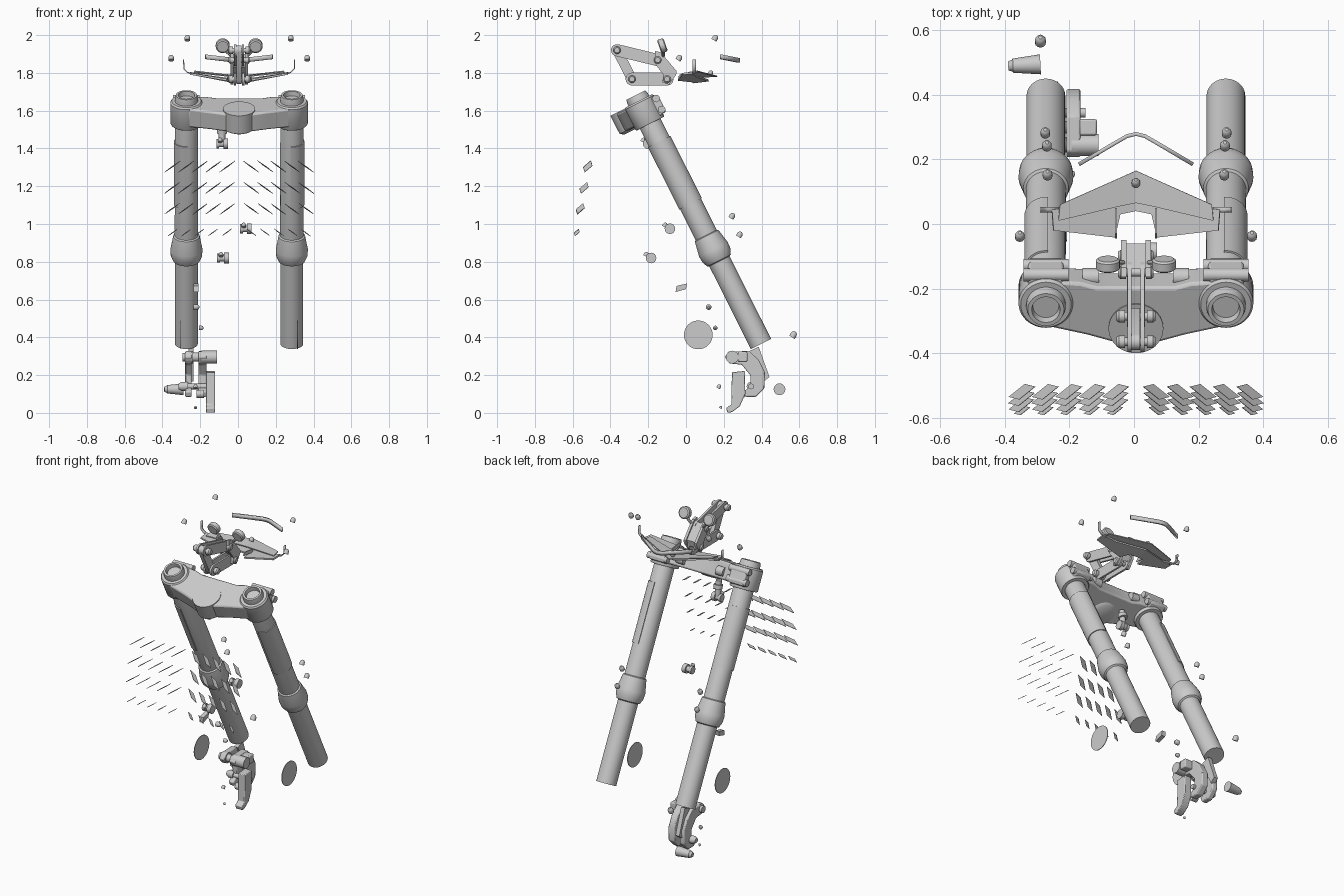
import bpy, bmesh, math
from mathutils import Vector, Matrix

if "Cube" in bpy.data.objects:
    bpy.data.objects.remove(bpy.data.objects["Cube"])

CX = 0.006                                   # centre line of the fork pair
FORK = Matrix.Translation((CX, 0.397, 0.365)) @ Matrix.Rotation(math.radians(26.7), 4, 'X')
I = Matrix.Identity(4)


def finish(name, bm, mat=I, smooth=True):
    bmesh.ops.recalc_face_normals(bm, faces=bm.faces)
    me = bpy.data.meshes.new(name)
    bm.to_mesh(me)
    bm.free()
    ob = bpy.data.objects.new(name, me)
    bpy.context.collection.objects.link(ob)
    ob.matrix_world = mat
    if smooth:
        bpy.ops.object.select_all(action='DESELECT')
        ob.select_set(True)
        bpy.context.view_layer.objects.active = ob
        bpy.ops.object.shade_smooth_by_angle(angle=math.radians(35))
    return ob


def rod(name, a, b, profile, mat=I, n=24):
    """Turned part from a to b; profile = (fraction along, radius)."""
    a, b = Vector(a), Vector(b)
    d = b - a
    rot = d.to_track_quat('Z', 'Y')
    bm = bmesh.new()
    rings = []
    for f, r in profile:
        rings.append([bm.verts.new(a + d * f + rot @ Vector((r * math.cos(k * math.tau / n),
                      r * math.sin(k * math.tau / n), 0))) for k in range(n)])
    for p, q in zip(rings, rings[1:]):
        for k in range(n):
            bm.faces.new((p[k], p[(k + 1) % n], q[(k + 1) % n], q[k]))
    bm.faces.new(rings[0])
    bm.faces.new(rings[-1])
    return finish(name, bm, mat)


def cyl(name, a, b, r, mat=I, n=24):
    return rod(name, a, b, [(0, r), (1, r)], mat, n)


def prism(name, pts, lo, hi, axis='x', mat=I, bevel=0.0):
    """Extruded outline: axis x takes (y, z) points, axis z takes (x, y) points."""
    bm = bmesh.new()
    f = (lambda p, h: (h, p[0], p[1])) if axis == 'x' else (lambda p, h: (p[0], p[1], h))
    lower = [bm.verts.new(f(p, lo)) for p in pts]
    upper = [bm.verts.new(f(p, hi)) for p in pts]
    bm.faces.new(lower)
    bm.faces.new(upper)
    for k in range(len(pts)):
        j = (k + 1) % len(pts)
        bm.faces.new((lower[k], lower[j], upper[j], upper[k]))
    ob = finish(name, bm, mat)
    if bevel:
        m = ob.modifiers.new("bevel", 'BEVEL')
        m.width, m.segments, m.limit_method = bevel, 2, 'ANGLE'
    return ob


def capsule(a, b, r, n=8):
    t = math.atan2(b[1] - a[1], b[0] - a[0])
    out = []
    for c, s in ((b, t - math.pi / 2), (a, t + math.pi / 2)):
        out += [(c[0] + r * math.cos(s + math.pi * k / n), c[1] + r * math.sin(s + math.pi * k / n))
                for k in range(n + 1)]
    return out


def bolt(name, p, r=0.014, axis=(0, 0.5, 0.87)):
    d = Vector(axis).normalized() * r
    rod(name, Vector(p) - d, Vector(p) + d, [(0, r), (0.55, r), (0.85, r * .75), (1, r * .35)], n=12)


# Fork legs, sleeves, clamp rings and pinch bolts, mirrored left and right
L = 1.475
for s, side in ((-1, "left"), (1, "right")):
    x = s * 0.279
    prof = [(0, .06), (.49, .06), (.495, .07), (.525, .083), (.56, .085), (.64, .07), (.645, .062),
            (1.455, .061), (L, .056), (L, .044), (1.45, .04)]
    rod(f"fork_leg_{side}", (x, 0, 0), (x, 0, L), [(t / L, r) for t, r in prof], FORK, 40)
    arc = [math.radians(-95 + 190 * k / 20) for k in range(21)]
    shell = [(x + s * .067 * math.cos(a), .067 * math.sin(a)) for a in arc]
    shell += [(x + s * .058 * math.cos(a), .058 * math.sin(a)) for a in reversed(arc)]
    prism(f"fork_sleeve_{side}", shell, .83, 1.2, 'z', FORK)
    rod(f"clamp_ring_{side}", (x, 0, 1.305), (x, 0, 1.44), [(0, .081), (.05, .085), (.93, .085), (1, .078)], FORK, 40)
    prism(f"pinch_block_{side}", [(.04, 1.315), (.105, 1.325), (.105, 1.425), (.04, 1.43)],
          x - .055, x + .055, 'x', FORK, .008)
    for t in (1.345, 1.41):
        cyl("pinch_bolt", (x - .07, .088, t), (x + .07, .088, t), .02, FORK, 16)
    # gap lug beside the clamp
    cyl("clamp_lug", (s * .115, .06, 1.37), (s * .165, .06, 1.37), .028, FORK, 16)
    # hub discs
    cyl(f"hub_disc_{side}", (CX + s * .307, .065, .413), (CX + s * .311, .065, .413), .076, n=32)
    # loose round bolts along the sides
    for p in ((.274, .155, 1.986), (.36, -.035, 1.88), (.281, .285, .945), (.276, .245, 1.043)):
        bolt("side_bolt", (CX + s * p[0], p[1], p[2]), .015)

# Triple clamp bridge and steering stem
half = [(0, -.125), (.075, -.135), (.15, -.112), (.27, -.083), (.29, -.06), (.29, .06), (.27, .078), (.17, .07), (.12, .055), (0, .055)]
outline = half + [(-a, b) for a, b in reversed(half[1:-1])]
prism("clamp_bridge", outline, 1.325, 1.432, 'z', FORK, .01)
rod("steering_stem", (0, -.085, 1.315), (0, -.085, 1.437), [(0, .06), (.08, .078), (.12, .084), (1, .085)], FORK, 40)

# Hose fittings: small flanged spools
for x, y, z in ((-.085, -.2, 1.425), (.04, -.085, .975), (-.08, -.185, .82)):
    rod("hose_fitting", (x - .03, y, z), (x + .032, y, z),
        [(0, .024), (.25, .024), (.25, .018), (.6, .018), (.6, .028), (1, .028)], n=16)
    bolt("fitting_screw", (x - .01, y - .025, z + .02), .012)
cyl("hose_stub", (-.085, -.2, 1.43), (-.085, -.21, 1.53), .018, n=16)
cyl("hose_collar", (-.085, -.2, 1.48), (-.085, -.205, 1.505), .027, n=16)

# Small brackets and screws near the left leg
prism("small_tab", [(-.055, .64), (.0, .655), (.005, .685), (-.05, .672)], -.235, -.208)
bolt("tab_screw_upper", (-.22, .12, .56), .015, (1, 0, 0))
bolt("tab_screw_lower", (-.195, .155, .45), .012, (1, 0, 0))
bolt("rear_screw", (-.29, .57, .415), .017)

# Linkage frame of the lamp mount
A, B, C, D = (-.365, 1.92), (-.15, 1.868), (-.286, 1.767), (-.1, 1.767)
rear = [(-.165, 1.915), (-.135, 1.91), (-.05, 1.81), (-.052, 1.79), (-.09, 1.738), (-.125, 1.75), (-.12, 1.79), (-.165, 1.85)]
for s in (-1, 1):
    def plate(name, pts, a, b):
        prism(name, pts, *sorted((CX + s * a, CX + s * b)))
    plate("upper_link", capsule(A, B, .032), .014, .026)
    plate("lower_link", capsule(C, D, .034), .016, .028)
    plate("rear_link_plate", rear, .03, .046)
    # round lamp pods
    rod("lamp_pod", (CX + s * .087, -.142, 1.938), (CX + s * .087, -.108, 1.95),
        [(0, .03), (.15, .037), (.85, .037), (1, .03)], n=28)
    cyl("lamp_stay", (CX + s * .04, -.12, 1.89), (CX + s * .085, -.122, 1.93), .009, n=10)
prism("front_link", capsule(A, C, .026), CX - .013, CX + .013)
prism("mount_core", [(-.14, 1.90), (-.06, 1.81), (-.07, 1.77), (-.14, 1.83)], CX - .03, CX + .03)
for p, w in ((A, .06), (B, .055), (C, .06), (D, .055)):
    rod("link_pin", (CX - w, *p), (CX + w, *p),
        [(0, .014), (.06, .02), (.22, .02), (.22, .013), (.78, .013), (.78, .02), (.94, .02), (1, .014)], n=16)


# Layered wing fairing: each layer is a thin mirrored sheet
def sheet(name, pts, thick):
    bm = bmesh.new()
    for s in (-1, 1):
        top = [bm.verts.new((CX + s * a, b, c)) for a, b, c in pts]
        bm.faces.new(top if s > 0 else top[::-1])
    bmesh.ops.remove_doubles(bm, verts=bm.verts, dist=.0005)
    ob = finish(name, bm, smooth=False)
    m = ob.modifiers.new("thickness", 'SOLIDIFY')
    m.thickness = thick


sheet("wing_upper", [(0, .165, 1.785), (.235, .06, 1.812), (.24, .01, 1.805), (.05, .055, 1.785), (0, .065, 1.78)], .006)
sheet("wing_lower", [(0, .12, 1.765), (.18, .05, 1.79), (.26, .045, 1.805), (.255, -.02, 1.80), (.065, -.042, 1.768),
                     (.048, .03, 1.76), (0, .04, 1.755)], .01)
for s in (-1, 1):
    prism("wing_fin", [(-.045, 1.775), (.05, 1.765), (.05, 1.785), (-.03, 1.795)], CX + s * .062 - .003, CX + s * .062 + .003)
    bm = bmesh.new()                         # upturned wing tip
    tip = [(.24, 1.79), (.275, 1.80), (.295, 1.82), (.297, 1.87)]
    cols = [[bm.verts.new((CX + s * a, y, z)) for a, z in tip] for y in (.035, .052)]
    for k in range(3):
        bm.faces.new((cols[0][k], cols[0][k + 1], cols[1][k + 1], cols[1][k]))
    finish("wing_tip", bm).modifiers.new("thickness", 'SOLIDIFY').thickness = .006
bolt("wing_centre_screw", (CX, .13, 1.80), .013)

# Screen trim: bent ribbon above the wing
path = [(-.18, .19), (-.07, .255), (-.03, .278), (0, .285), (.03, .278), (.07, .255), (.18, .19)]
bm = bmesh.new()
rows = [[bm.verts.new((CX + x, y, 1.885 - (y - .19) * .2 + h)) for x, y in path] for h in (-.012, .012)]
for k in range(len(path) - 1):
    bm.faces.new((rows[0][k], rows[0][k + 1], rows[1][k + 1], rows[1][k]))
finish("screen_trim", bm).modifiers.new("thickness", 'SOLIDIFY').thickness = .012

# Louvre blades: four rows of slanted slats, mirrored
bm = bmesh.new()
for y, z, k in ((-.52, 1.305, 1), (-.54, 1.19, 1), (-.56, 1.08, .95), (-.578, .955, .6)):
    for s in (-1, 1):
        for i in range(5):
            c = Vector((CX + s * (.064 + .0725 * i), y, z))
            a = Vector((-s * .025, .02, .017)) * k
            b = Vector((s * .016, .004, -.013)) * k
            q = [c + a + b, c + a - b, c - a - b, c - a + b]
            bm.faces.new([bm.verts.new(v) for v in q])
finish("louvre_blades", bm, smooth=False).modifiers.new("thickness", 'SOLIDIFY').thickness = .003

# Brake caliper: crescent arms, pad, bracket, pins and bleed cone
arm = [(.205, .295), (.225, .325), (.335, .327), (.385, .28), (.418, .215), (.415, .13), (.37, .085), (.315, .085),
       (.302, .112), (.342, .14), (.34, .2), (.295, .255), (.23, .262)]
prism("caliper_arm_inner", arm, -.21, -.166, bevel=.006)
prism("caliper_arm_outer", arm, -.28, -.245, bevel=.006)
prism("caliper_bracket", [(.335, .327), (.385, .35), (.442, .19), (.41, .165)], -.262, -.235)
prism("brake_pad", [(.243, .215), (.312, .222), (.314, .1), (.285, .035), (.245, .005), (.22, 0), (.212, .025), (.24, .045)],
      -.17, -.122, bevel=.004)
prism("caliper_block", [(.275, .27), (.325, .27), (.325, .325), (.275, .325)], -.17, -.115, bevel=.006)
rod("caliper_pin_upper", (-.295, .245, .295), (-.11, .245, .295), [(0, .022), (.1, .022), (.1, .033), (.3, .033), (.3, .024),
    (.55, .024), (.55, .034), (1, .034)])
rod("caliper_pin_lower", (-.315, .345, .14), (-.15, .345, .14), [(0, .015), (.1, .024), (.3, .024), (.3, .015), (1, .015)], n=16)
cyl("caliper_pin_low", (-.22, .3, .1), (-.18, .3, .1), .02, n=16)
rod("bleed_cone", (-.39, .49, .125), (-.29, .495, .125), [(0, .014), (.12, .018), (.15, .022), (1, .031)])
bolt("pad_screw", (-.225, .175, .14), .011)
bolt("pad_screw", (-.225, .185, .03), .007)
